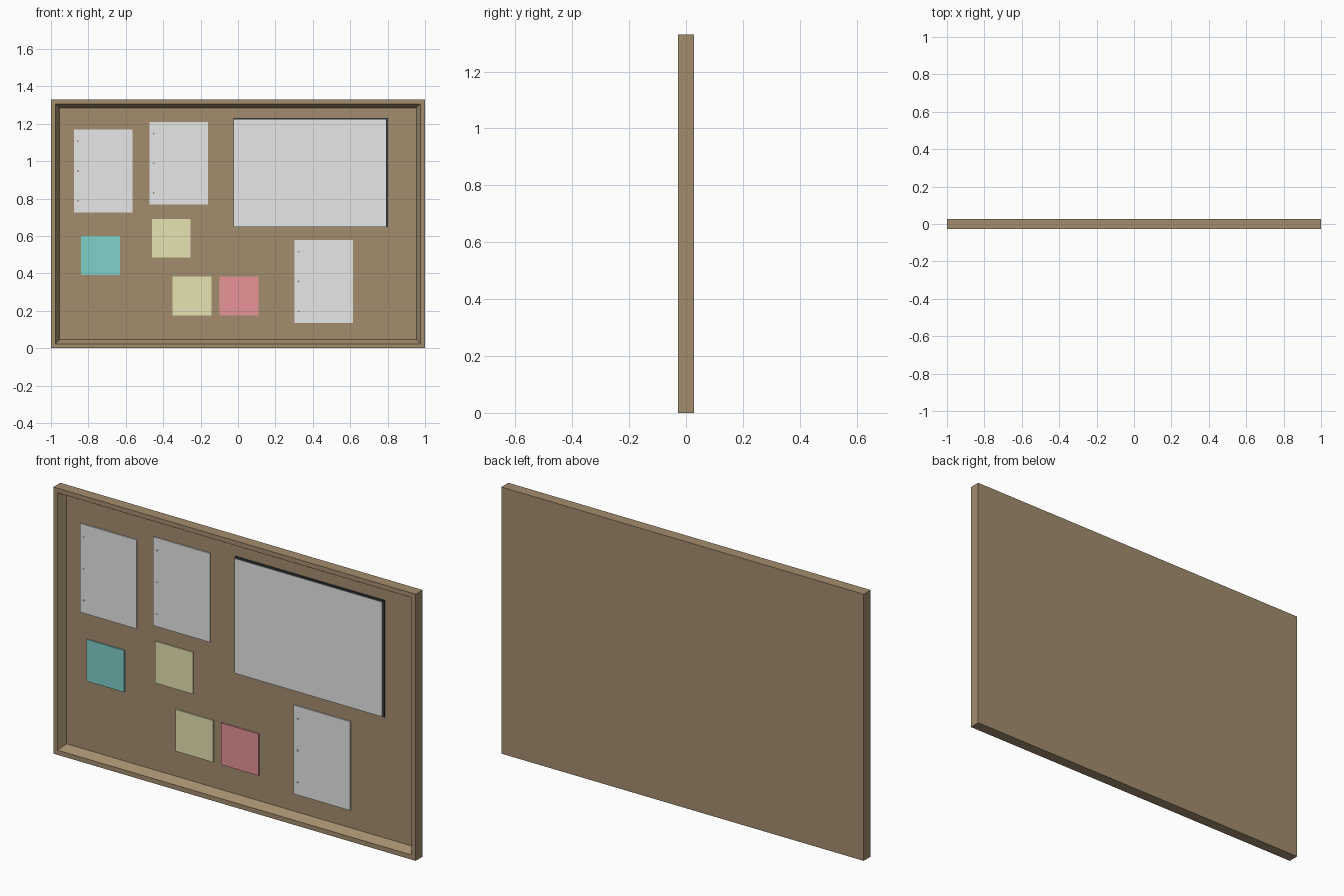
import bpy, bmesh
from mathutils import Matrix

cube = bpy.data.objects.get("Cube")
if cube:
    bpy.data.objects.remove(cube)


def material(name, rgb):
    m = bpy.data.materials.new(name)
    m.use_nodes = True
    m.diffuse_color = (*rgb, 1)
    m.node_tree.nodes["Principled BSDF"].inputs["Base Color"].default_value = (*rgb, 1)
    return m


BROWN = material("cork brown", (0.37, 0.27, 0.155))
WHITE = material("paper white", (0.8, 0.8, 0.8))
BLACK = material("backing black", (0.03, 0.035, 0.04))
CREAM = material("note cream", (0.9, 0.87, 0.5))
TEAL = material("note teal", (0.22, 0.64, 0.6))
PINK = material("note pink", (0.9, 0.33, 0.35))

DEPTH, HEIGHT = 0.055, 1.33
FRONT, FLOOR = -DEPTH / 2, 0.012


def finish(name, bm, mat):
    mesh = bpy.data.meshes.new(name)
    bm.to_mesh(mesh)
    bm.free()
    mesh.materials.append(mat)
    obj = bpy.data.objects.new(name, mesh)
    bpy.context.collection.objects.link(obj)
    return obj


def box(bm, x, z, w, h, y0, y1):
    """Box with lower left corner x, z, reaching from y0 to y1."""
    place = Matrix.Translation((x + w / 2, (y0 + y1) / 2, z + h / 2))
    bmesh.ops.create_cube(bm, size=1, matrix=place @ Matrix.Diagonal((w, y1 - y0, h, 1)))


def plate(name, mat, x, z, w, h, thick, base=FLOOR):
    bm = bmesh.new()
    box(bm, x, z, w, h, base - thick, base)
    return finish(name, bm, mat)


# Board: flat rim, then a sloped moulding down to the recessed panel
bm = bmesh.new()
box(bm, -1, 0, 2, HEIGHT, FRONT, -FRONT)
bm.normal_update()
face = min(bm.faces, key=lambda f: f.calc_center_median().y)
bmesh.ops.inset_region(bm, faces=[face], thickness=0.033)
bmesh.ops.inset_region(bm, faces=[face], thickness=0.032)
for v in face.verts:
    v.co.y = FLOOR
finish("board", bm, BROWN)

# Punched sheets, with three holes down the left edge
for i, (x, z) in enumerate([(-0.877, 0.726), (-0.472, 0.767), (0.303, 0.135)]):
    plate(f"sheet_{i + 1}", WHITE, x, z, 0.312, 0.443, 0.006)
    bm = bmesh.new()
    for dz in (-0.159, 0, 0.159):
        place = Matrix.Translation((x + 0.021, FLOOR - 0.0062, z + 0.2215 + dz))
        bmesh.ops.create_cone(bm, cap_ends=True, segments=12, radius1=0.005, radius2=0.005,
                              depth=0.001, matrix=place @ Matrix.Rotation(1.5708, 4, "X"))
    finish(f"sheet_holes_{i + 1}", bm, BROWN)

# Large planner on its dark backing
plate("planner_backing", BLACK, -0.023, 0.649, 0.826, 0.583, 0.005)
plate("planner_page", WHITE, -0.021, 0.651, 0.813, 0.571, 0.002, FLOOR - 0.005)

# Square sticky notes
for name, mat, x, z in [("teal_note", TEAL, -0.84, 0.392), ("upper_cream_note", CREAM, -0.461, 0.484),
                        ("lower_cream_note", CREAM, -0.349, 0.174), ("pink_note", PINK, -0.098, 0.174)]:
    plate(name, mat, x, z, 0.208, 0.208, 0.007)
